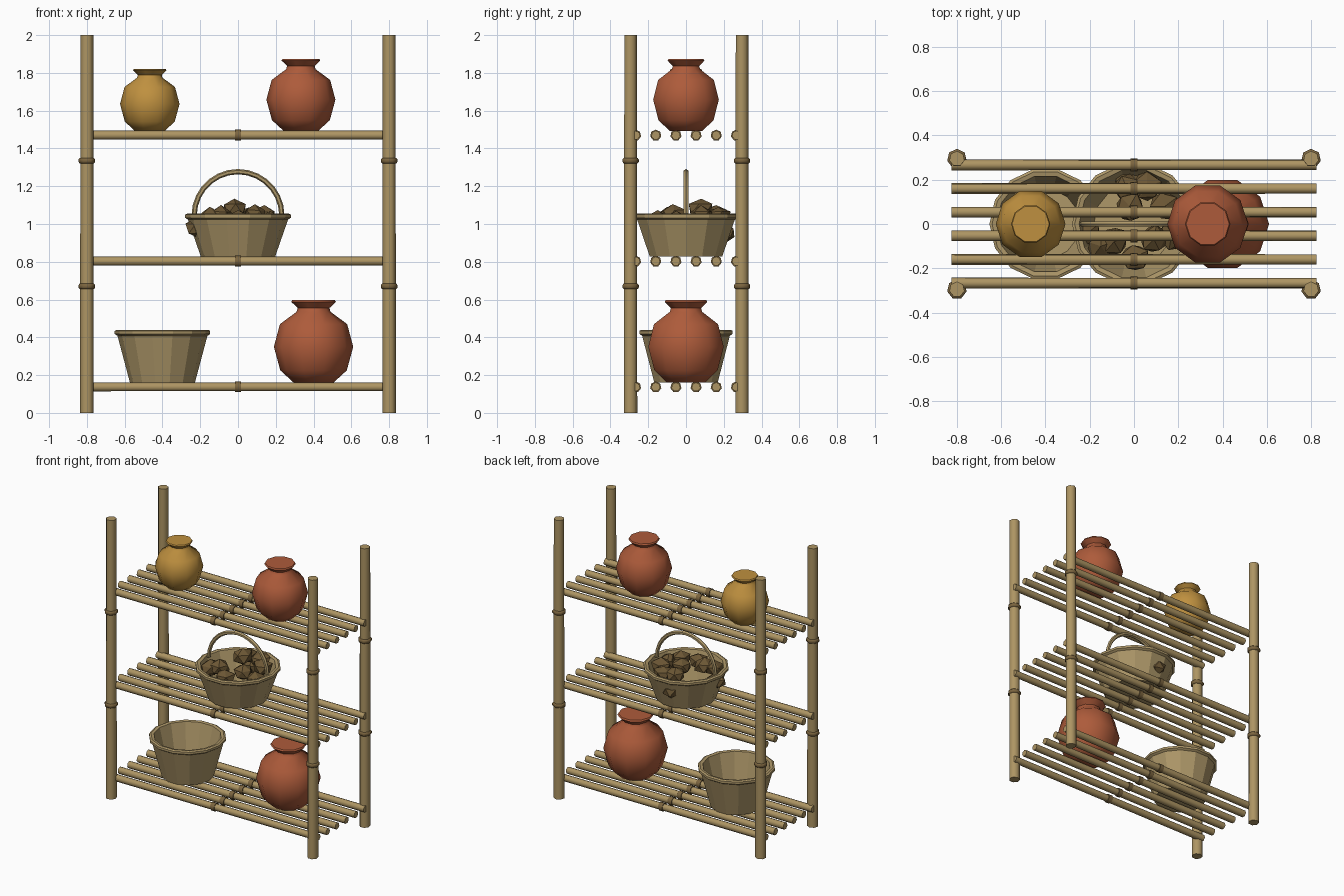
import bpy, bmesh, math, random
from mathutils import Vector

if "Cube" in bpy.data.objects:
    bpy.data.objects.remove(bpy.data.objects["Cube"])

random.seed(4)


def material(name, rgb):
    m = bpy.data.materials.new(name)
    m.diffuse_color = (*rgb, 1)
    m.use_nodes = True
    m.node_tree.nodes["Principled BSDF"].inputs["Base Color"].default_value = m.diffuse_color
    return m


BAMBOO = material("bamboo", (0.42, 0.30, 0.125))
NODE = material("bamboo node", (0.20, 0.13, 0.05))
WICKER = material("wicker", (0.42, 0.31, 0.14))
RED = material("red clay", (0.42, 0.105, 0.043))
OCHRE = material("ochre clay", (0.52, 0.28, 0.05))
ROOT = material("root brown", (0.15, 0.095, 0.035))


def finish(bm, name, mat, smooth=None):
    bmesh.ops.recalc_face_normals(bm, faces=bm.faces)
    me = bpy.data.meshes.new(name)
    bm.to_mesh(me)
    bm.free()
    me.materials.append(mat)
    ob = bpy.data.objects.new(name, me)
    bpy.context.collection.objects.link(ob)
    if smooth:
        bpy.ops.object.select_all(action='DESELECT')
        ob.select_set(True)
        bpy.context.view_layer.objects.active = ob
        bpy.ops.object.shade_smooth_by_angle(angle=math.radians(smooth))
    return ob


def lathe(name, profile, sides, mat, loc, smooth=None, along_x=False, phase=0.0):
    """Revolve (radius, height) points, closing both ends with flat caps."""
    bm = bmesh.new()
    rings = []
    for r, h in profile:
        ring = []
        for i in range(sides):
            a = phase + 2 * math.pi * i / sides
            p = Vector((r * math.cos(a), r * math.sin(a), h))
            if along_x:
                p = Vector((p.z, p.x, p.y))
            ring.append(bm.verts.new(p + Vector(loc)))
        rings.append(ring)
    for lo, hi in zip(rings, rings[1:]):
        for i in range(sides):
            j = (i + 1) % sides
            bm.faces.new((lo[i], lo[j], hi[j], hi[i]))
    bm.faces.new(rings[0])
    bm.faces.new(rings[-1])
    return finish(bm, name, mat, smooth)


# Four corner posts with two raised nodes each
for x in (-0.8, 0.8):
    for y in (-0.295, 0.295):
        lathe("post", [(0.037, 0), (0.035, 2.0)], 7, BAMBOO, (x, y, 0), 60, phase=math.pi / 2)
        for z in (0.67, 1.335):
            lathe("post_node", [(0.039, -0.014), (0.045, -0.007), (0.045, 0.007), (0.039, 0.014)],
                  7, NODE, (x, y, z), 60, phase=math.pi / 2)

# Three shelves of six slats, each with a node at the middle
for z in (0.137, 0.803, 1.47):
    for k in range(6):
        y = -0.267 + k * 0.1068
        lathe("slat", [(0.025, -0.825), (0.024, 0.825)], 7, BAMBOO, (0, y, z), 60, True, math.pi / 2)
        lathe("slat_node", [(0.03, -0.016), (0.03, 0.016)], 7, NODE, (0, y, z), 60, True, math.pi / 2)

# Round jars, one shape at three sizes
JAR = [(0.105, 0), (0.176, 0.065), (0.21, 0.19), (0.178, 0.31), (0.09, 0.375),
       (0.084, 0.395), (0.118, 0.428), (0.112, 0.438)]
for name, x, z, s, mat in (("large_red_jar", 0.4, 0.16, 1.0, RED),
                           ("medium_red_jar", 0.333, 1.493, 0.87, RED),
                           ("ochre_jar", -0.467, 1.493, 0.75, OCHRE)):
    lathe(name, [(r * s, h * s) for r, h in JAR], 10, mat, (x, 0, z), 50)


# Open baskets: tapered wall with a thicker rim and a hollow inside
def basket(name, x, z, base, top, height):
    wall = [(base, 0), (top - 0.015, height - 0.032), (top, height - 0.022), (top, height - 0.006),
            (top - 0.012, height), (top - 0.032, height - 0.004), (base - 0.015, 0.02)]
    return lathe(name, wall, 14, WICKER, (x, 0, z), 20)


basket("empty_basket", -0.4, 0.16, 0.172, 0.253, 0.28)
basket("filled_basket", 0, 0.828, 0.197, 0.28, 0.227)

# Arched basket handle
bm = bmesh.new()
steps, tube, prev = 14, 0.014, None
for i in range(steps + 1):
    a = math.pi * i / steps
    out = Vector((math.cos(a), 0, math.sin(a)))
    centre = Vector((0, 0, 1.045)) + out * 0.232
    ring = [bm.verts.new(centre + tube * (out * math.cos(t) + Vector((0, math.sin(t), 0))))
            for t in (2 * math.pi * k / 6 for k in range(6))]
    if prev:
        for k in range(6):
            bm.faces.new((prev[k], prev[(k + 1) % 6], ring[(k + 1) % 6], ring[k]))
    else:
        bm.faces.new(ring)
    prev = ring
bm.faces.new(prev)
finish(bm, "basket_handle", WICKER, 50)

# Lumpy roots heaped in the basket, two poking through the side
SPOTS = [(-0.03, 0.16, 1.05), (0.06, 0.17, 1.04), (0.14, 0.08, 1.04), (0.09, -0.07, 1.05),
         (-0.09, -0.08, 1.04), (-0.15, -0.1, 1.03), (-0.02, 0.08, 1.08), (0.0, -0.15, 1.02),
         (-0.21, -0.04, 0.975), (-0.03, 0.2, 0.955), (0.17, -0.05, 1.01)]
for x, y, z in SPOTS:
    bm = bmesh.new()
    bmesh.ops.create_icosphere(bm, subdivisions=1, radius=0.07)
    turn = random.uniform(0, math.pi)
    for v in bm.verts:
        p = v.co * random.uniform(0.85, 1.1)
        c, s = math.cos(turn), math.sin(turn)
        v.co = Vector((x + c * p.x - s * p.y, y + s * p.x + c * p.y, z + 0.8 * p.z))
    finish(bm, "root", ROOT)
